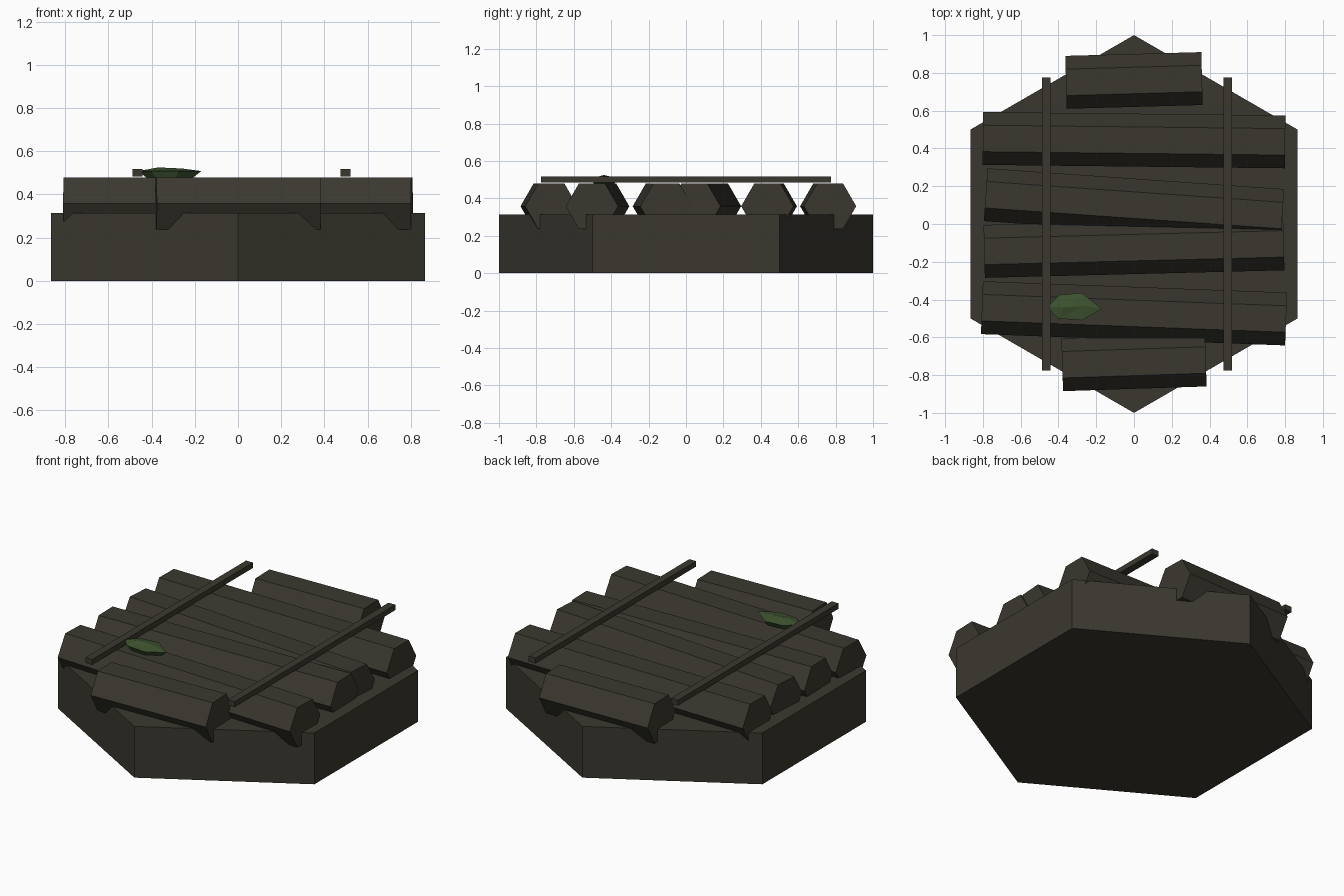
import bpy, bmesh
from math import sin, cos, pi, atan2, hypot
from mathutils import Matrix, Vector

cube = bpy.data.objects.get("Cube")
if cube:
    bpy.data.objects.remove(cube, do_unlink=True)


def material(name, rgb):
    m = bpy.data.materials.new(name)
    m.use_nodes = True
    m.diffuse_color = (*rgb, 1)
    m.node_tree.nodes["Principled BSDF"].inputs["Base Color"].default_value = (*rgb, 1)
    return m


wood = material("dark_wood", (0.042, 0.039, 0.028))
green = material("leaf_green", (0.047, 0.086, 0.029))


def finish(name, bm, mat, matrix=Matrix()):
    bmesh.ops.recalc_face_normals(bm, faces=bm.faces)
    mesh = bpy.data.meshes.new(name)
    bm.to_mesh(mesh)
    bm.free()
    mesh.materials.append(mat)
    ob = bpy.data.objects.new(name, mesh)
    ob.matrix_world = matrix
    bpy.context.collection.objects.link(ob)
    return ob


def hexagon(radius, turn=0):
    return [(radius * cos(turn + i * pi / 3), radius * sin(turn + i * pi / 3)) for i in range(6)]


def prism(name, profile, height, mat, matrix=Matrix()):
    """Extrude a flat profile upwards along local z."""
    bm = bmesh.new()
    face = bm.faces.new([bm.verts.new((x, y, 0)) for x, y in profile])
    ext = bmesh.ops.extrude_face_region(bm, geom=[face])
    top = [v for v in ext["geom"] if isinstance(v, bmesh.types.BMVert)]
    bmesh.ops.translate(bm, verts=top, vec=(0, 0, height))
    return finish(name, bm, mat, matrix)


# Hexagonal ground slab
prism("base_slab", hexagon(1, pi / 2), 0.313, wood)

# Six-sided logs: half length, y at left end of plan, y at right end
logs = [(0.36, 0.75, 0.77), (0.80, 0.453, 0.435), (0.785, 0.155, 0.045),
        (0.793, -0.145, -0.105), (0.805, -0.443, -0.503), (0.38, -0.745, -0.72)]
for i, (half, y0, y1) in enumerate(logs):
    length = hypot(2 * half, y1 - y0)
    place = (Matrix.Translation((0, (y0 + y1) / 2, 0.358))
             @ Matrix.Rotation(atan2(y1 - y0, 2 * half), 4, "Z")
             @ Matrix.Rotation(pi / 2, 4, "Y")
             @ Matrix.Translation((0, 0, -length / 2)))
    # Corners point sideways, so the log has a flat top
    prism(f"log_{i + 1}", hexagon(0.14, pi / 2), length, wood, place)

# Thin binding poles across the logs
for name, x in (("pole_right", -0.465), ("pole_left", 0.497)):
    bm = bmesh.new()
    bmesh.ops.create_cube(bm, size=1, matrix=Matrix.Diagonal((0.046, 1.55, 0.033, 1)))
    finish(name, bm, wood, Matrix.Translation((x, 0, 0.5005)))

# Faceted leaf: narrow underside, wide rim, ridged top
bm = bmesh.new()
rim_plan = [(0.15, -0.01), (0.045, 0.075), (-0.075, 0.065),
            (-0.14, 0.0), (-0.08, -0.06), (0.045, -0.07)]
rim = [bm.verts.new((x, y, 0.03)) for x, y in rim_plan]
under = [bm.verts.new((x * 0.75, y * 0.75, 0)) for x, y in rim_plan]
ridge = [bm.verts.new(p) for p in ((0.06, 0.005, 0.042), (-0.05, 0.0, 0.047))]
bm.faces.new(under)
for i in range(6):
    j = (i + 1) % 6
    bm.faces.new((under[i], under[j], rim[j], rim[i]))
    a, b = [ridge[0 if k in (0, 1, 5) else 1] for k in (i, j)]
    bm.faces.new((rim[i], rim[j], b))
    if a != b:
        bm.faces.new((rim[i], b, a))
finish("leaf", bm, green, Matrix.Translation((-0.32, -0.44, 0.478)))
